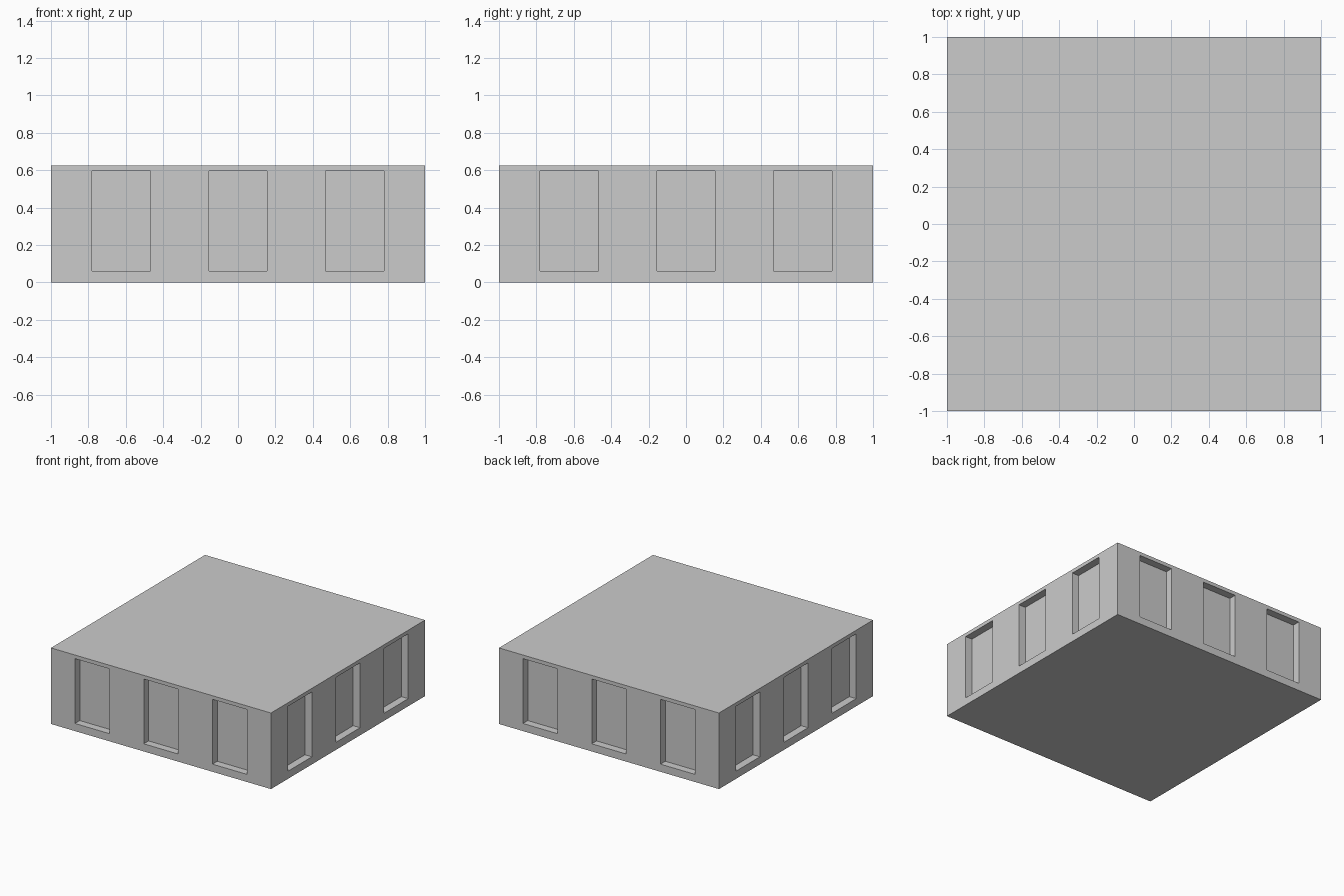
import bpy, bmesh
from math import pi
from mathutils import Matrix, Vector

if "Cube" in bpy.data.objects:
    bpy.data.objects.remove(bpy.data.objects["Cube"])

BAY = 0.625                      # bay spacing and storey height
DEPTH = 0.0625                   # window recess depth
WIN_W, WIN_LOW, WIN_TOP = 0.3125, 0.0625, 0.595


def add_box(bm, size, centre, turn=0.0):
    m = (Matrix.Rotation(turn, 4, 'Z') @ Matrix.Translation(Vector(centre))
         @ Matrix.Diagonal((*size, 1)))
    bmesh.ops.create_cube(bm, size=1, matrix=m)


def make_object(name, bm):
    mesh = bpy.data.meshes.new(name)
    bm.to_mesh(mesh)
    bm.free()
    obj = bpy.data.objects.new(name, mesh)
    bpy.context.collection.objects.link(obj)
    return obj


# Solid storey block
bm = bmesh.new()
add_box(bm, (2, 2, BAY), (0, 0, BAY / 2))
storey = make_object("building_storey", bm)

# Three window cutters on each of the four walls
bm = bmesh.new()
for side in range(4):
    for i in (-1, 0, 1):
        add_box(bm, (WIN_W, 2 * DEPTH, WIN_TOP - WIN_LOW),
                (i * BAY, -1, (WIN_LOW + WIN_TOP) / 2), side * pi / 2)
cutter = make_object("window_cutters", bm)
cutter.hide_render = True

# Carve the recesses, then drop the cutters
cut = storey.modifiers.new("window_recesses", 'BOOLEAN')
cut.operation = 'DIFFERENCE'
cut.solver = 'EXACT'
cut.object = cutter
bpy.context.view_layer.objects.active = storey
storey.select_set(True)
bpy.ops.object.modifier_apply(modifier=cut.name)
bpy.data.objects.remove(cutter, do_unlink=True)
